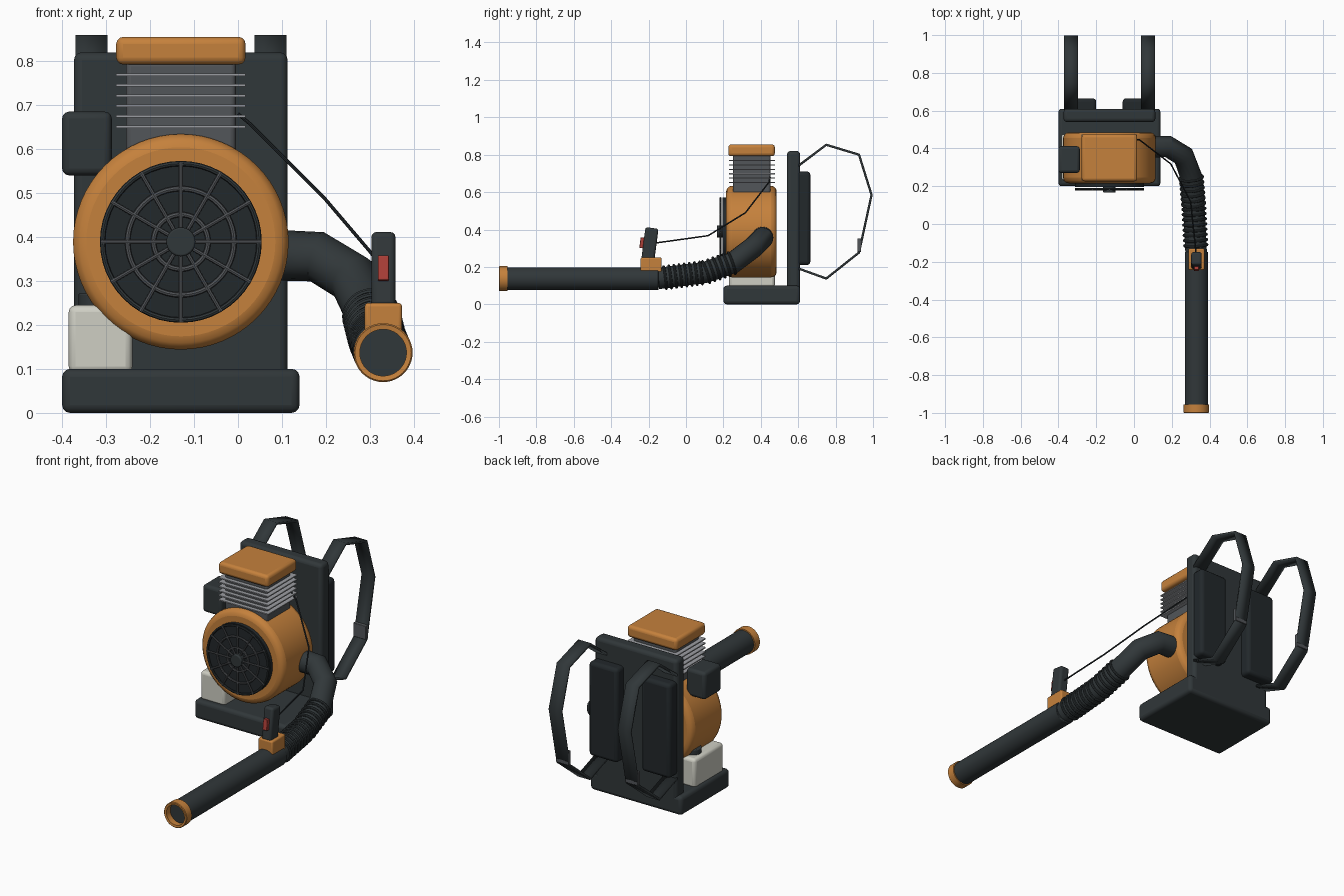
import bpy, bmesh, math
from mathutils import Vector, Matrix

if "Cube" in bpy.data.objects:
    bpy.data.objects.remove(bpy.data.objects["Cube"])

def mat(name, rgb):
    m = bpy.data.materials.new(name)
    m.diffuse_color = (*rgb, 1)
    m.use_nodes = True
    m.node_tree.nodes["Principled BSDF"].inputs["Base Color"].default_value = m.diffuse_color
    return m

DARK = mat("dark_plastic", (0.03, 0.038, 0.041))
BLACK = mat("black_foam", (0.016, 0.021, 0.024))
ORANGE = mat("orange_shell", (0.56, 0.22, 0.045))
GREY = mat("engine_grey", (0.085, 0.092, 0.1))
FIN = mat("fin_metal", (0.33, 0.34, 0.36))
CREAM = mat("tank_cream", (0.62, 0.62, 0.55))
RED = mat("trigger_red", (0.42, 0.05, 0.04))

def finish(ob, m, bevel=0, seg=3):
    ob.data.materials.clear()
    ob.data.materials.append(m)
    bpy.ops.object.select_all(action='DESELECT')
    ob.select_set(True)
    bpy.context.view_layer.objects.active = ob
    bpy.ops.object.shade_smooth_by_angle(angle=math.radians(35))
    if bevel:
        b = ob.modifiers.new("bevel", 'BEVEL')
        b.width, b.segments, b.limit_method = bevel, seg, 'ANGLE'
        bpy.ops.object.modifier_move_to_index(modifier="bevel", index=0)
    return ob

def from_bm(name, bm):
    me = bpy.data.meshes.new(name)
    bmesh.ops.recalc_face_normals(bm, faces=bm.faces)
    bm.to_mesh(me)
    bm.free()
    ob = bpy.data.objects.new(name, me)
    bpy.context.collection.objects.link(ob)
    return ob

def box(name, x, y, z, m, bevel=0, rot=(0, 0, 0)):
    bm = bmesh.new()
    bmesh.ops.create_cube(bm, size=1)
    bmesh.ops.scale(bm, verts=bm.verts, vec=(x[1] - x[0], y[1] - y[0], z[1] - z[0]))
    ob = from_bm(name, bm)
    ob.location = (sum(x) / 2, sum(y) / 2, sum(z) / 2)
    ob.rotation_euler = rot
    return finish(ob, m, bevel)

def rod(name, a, b, r, m, bevel=0, n=32):
    a, b = Vector(a), Vector(b)
    bm = bmesh.new()
    bmesh.ops.create_cone(bm, cap_ends=True, segments=n, radius1=r, radius2=r, depth=(b - a).length)
    q = (b - a).to_track_quat('Z', 'Y').to_matrix().to_4x4()
    bmesh.ops.transform(bm, matrix=Matrix.Translation((a + b) / 2) @ q, verts=bm.verts)
    return finish(from_bm(name, bm), m, bevel)

def ring(name, c, d, R, r, m, n=32):
    bpy.ops.mesh.primitive_torus_add(major_segments=n, minor_segments=8, major_radius=R, minor_radius=r, location=c)
    ob = bpy.context.object
    ob.name = name
    ob.rotation_euler = Vector(d).to_track_quat('Z', 'Y').to_euler()
    return finish(ob, m)

def tube(name, pts, r, m, res=6):
    cu = bpy.data.curves.new(name, 'CURVE')
    cu.dimensions, cu.bevel_depth, cu.bevel_resolution, cu.use_fill_caps = '3D', r, res, True
    s = cu.splines.new('POLY')
    s.points.add(len(pts) - 1)
    for p, co in zip(s.points, pts):
        p.co = (*co, 1)
    ob = bpy.data.objects.new(name, cu)
    bpy.context.collection.objects.link(ob)
    bpy.ops.object.select_all(action='DESELECT')
    ob.select_set(True)
    bpy.context.view_layer.objects.active = ob
    bpy.ops.object.convert(target='MESH')
    return finish(bpy.context.object, m)

CX, CZ = -0.13, 0.389   # engine axis

# Frame: base, back plate and back pads
box("base", (-0.4, 0.14), (0.2, 0.61), (0, 0.1), DARK, 0.018)
box("back_plate", (-0.373, 0.113), (0.54, 0.61), (0.04, 0.82), DARK, 0.018)
for side, s in (("left", -1), ("right", 1)):
    xs = sorted((CX + s * 0.07, CX + s * 0.24))
    box(side + "_back_pad", xs, (0.59, 0.665), (0.21, 0.71), BLACK, 0.018)

# Shoulder straps: flat ribbons with a buckle
path = [(0.6, 0.74), (0.75, 0.853), (0.925, 0.80), (0.992, 0.585), (0.925, 0.277), (0.75, 0.138), (0.6, 0.192)]
for side, x0 in (("left", -0.37), ("right", 0.037)):
    bm = bmesh.new()
    rows = [[bm.verts.new((x, y, z)) for x in (x0, x0 + 0.073)] for y, z in path]
    for a, b in zip(rows, rows[1:]):
        bm.faces.new((a[0], a[1], b[1], b[0]))
    strap = from_bm(side + "_strap", bm)
    sol = strap.modifiers.new("thick", 'SOLIDIFY')
    sol.thickness, sol.offset, sol.use_even_offset = 0.012, 0, True
    finish(strap, DARK)
    box(side + "_strap_buckle", (x0 - 0.001, x0 + 0.074), (0.916, 0.936), (0.28, 0.352), GREY, 0.003)

# Fan housing and intake grille
rod("fan_housing", (CX, 0.215, CZ), (CX, 0.485, CZ), 0.245, ORANGE, 0.03, 64)
rod("grille_disc", (CX, 0.196, CZ), (CX, 0.23, CZ), 0.183, BLACK, 0, 48)
for i, R in enumerate((0.062, 0.121, 0.178)):
    ring(f"grille_ring_{i}", (CX, 0.185, CZ), (0, 1, 0), R, 0.006, GREY if i < 2 else DARK, 48)
for i in range(12):
    a = i * math.pi / 6
    d = Vector((math.cos(a), 0, math.sin(a)))
    c = Vector((CX, 0.183, CZ))
    rod(f"grille_spoke_{i}", c + d * 0.02, c + d * 0.183, 0.005, GREY, 0, 8)
rod("grille_hub", (CX, 0.166, CZ), (CX, 0.21, CZ), 0.033, DARK, 0.004)

# Engine cylinder with cooling fins and top cover
box("engine_block", (CX - 0.125, CX + 0.125), (0.25, 0.452), (0.55, 0.8), GREY, 0.012)
for i in range(6):
    z = 0.651 + i * 0.0235
    box(f"cooling_fin_{i}", (CX - 0.147, CX + 0.147), (0.23, 0.475), (z - 0.003, z + 0.003), FIN)
box("engine_cover", (CX - 0.147, CX + 0.147), (0.226, 0.475), (0.792, 0.855), ORANGE, 0.016)
box("air_filter", (-0.4, -0.287), (0.27, 0.412), (0.54, 0.685), DARK, 0.016)

# Fuel tank and cap
box("fuel_tank", (-0.385, -0.24), (0.23, 0.475), (0.09, 0.245), CREAM, 0.016)
rod("fuel_cap", (-0.32, 0.4, 0.235), (-0.32, 0.4, 0.272), 0.043, DARK, 0.004)

# Elbow and corrugated hose
elbow = [(0.05, 0.41, 0.36), (0.18, 0.41, 0.355), (0.262, 0.36, 0.305), (0.303, 0.25, 0.222)]
hose = [elbow[-1], (0.316, 0.1, 0.17), (0.329, -0.15, 0.138)]
tube("outlet_elbow", elbow + hose[1:], 0.058, DARK)
for i in range(14):
    y = 0.245 - i * 0.0275
    a, b = (hose[0], hose[1]) if y > 0.1 else (hose[1], hose[2])
    a, b = Vector(a), Vector(b)
    ring(f"hose_ring_{i}", a.lerp(b, (y - a.y) / (b.y - a.y)), b - a, 0.06, 0.007, DARK)

# Blower pipe and hollow nozzle ring
PX, PZ = 0.33, 0.137
rod("blower_pipe", (PX, -0.965, PZ), (PX, -0.148, PZ), 0.061, DARK, 0.003)
bm = bmesh.new()
prof = [bm.verts.new((PX + r, y, PZ)) for r, y in ((0.053, -0.998), (0.064, -1.0), (0.067, -0.997), (0.067, -0.955), (0.053, -0.955))]
edges = [bm.edges.new((prof[i], prof[(i + 1) % 5])) for i in range(5)]
bmesh.ops.spin(bm, geom=prof + edges, cent=(PX, 0, PZ), axis=(0, 1, 0), angle=math.tau, steps=40)
bmesh.ops.remove_doubles(bm, verts=bm.verts, dist=1e-5)
finish(from_bm("nozzle_ring", bm), ORANGE)

# Control handle, trigger and throttle cable
tilt = (-0.13, 0, 0)
box("handle_mount", (0.288, 0.373), (-0.243, -0.13), (0.165, 0.25), ORANGE, 0.008)
box("control_handle", (0.303, 0.358), (-0.228, -0.158), (0.236, 0.409), DARK, 0.012, tilt)
box("trigger", (0.318, 0.343), (-0.246, -0.215), (0.3, 0.357), RED, 0.003, tilt)
tube("throttle_cable", [(0.0, 0.45, 0.68), (0.03, 0.445, 0.655), (0.195, 0.318, 0.49), (0.3, 0.118, 0.367), (0.33, -0.17, 0.327)], 0.004, BLACK, 2)
